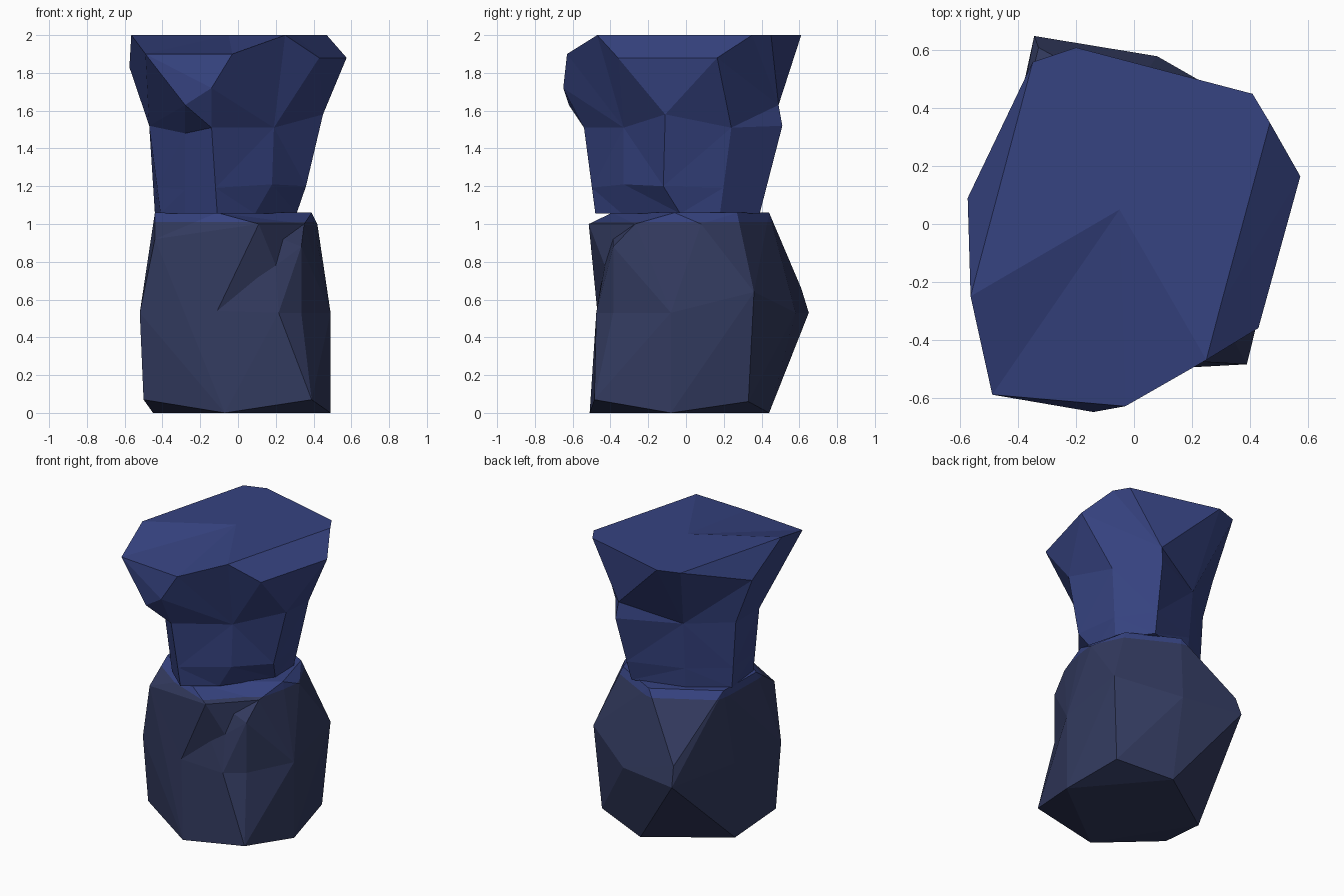
import bpy, bmesh
from mathutils import Vector

if "Cube" in bpy.data.objects:
    bpy.data.objects.remove(bpy.data.objects["Cube"])


def material(name, rgb):
    m = bpy.data.materials.new(name)
    m.diffuse_color = (*rgb, 1)
    m.use_nodes = True
    m.node_tree.nodes["Principled BSDF"].inputs["Base Color"].default_value = m.diffuse_color
    return m


SLATE = material("slate", (0.032, 0.042, 0.112))
BLUE = material("blue stone", (0.037, 0.056, 0.218))


def finish(bm, name, mats):
    me = bpy.data.meshes.new(name)
    bm.to_mesh(me)
    bm.free()
    for m in mats:
        me.materials.append(m)
    ob = bpy.data.objects.new(name, me)
    bpy.context.collection.objects.link(ob)
    return ob


def boulder(name, points, rim=1.01):
    """Faceted stone from corner points; blue above the rim height."""
    bm = bmesh.new()
    for p in points:
        bm.verts.new(p)
    bmesh.ops.convex_hull(bm, input=bm.verts[:])
    loose = [v for v in bm.verts if not v.link_faces]
    bmesh.ops.delete(bm, geom=loose, context='VERTS')
    bmesh.ops.bisect_plane(bm, geom=bm.verts[:] + bm.edges[:] + bm.faces[:],
                           plane_co=(0, 0, rim), plane_no=(0, 0, 1))
    bmesh.ops.recalc_face_normals(bm, faces=bm.faces[:])
    for f in bm.faces:
        f.material_index = int(f.calc_center_median().z > rim)
    return finish(bm, name, [SLATE, BLUE])


# Lower boulder: foot, belly, shoulder and rim corners
foot = [(-.07, -.51, 0), (.49, -.08, 0), (.42, .33, .06),
        (.045, .44, 0), (-.45, .1, 0), (-.5, -.28, .07)]
belly = [(-.11, -.47, .54), (.215, -.475, .53), (.335, -.385, .53), (.49, -.08, .53),
         (.465, .36, .64), (.08, .58, .53), (-.345, .65, .53), (-.33, .61, .66),
         (-.46, .12, .53), (-.52, -.31, .53)]
shoulder = [(-.44, -.35, .92), (.2, -.43, .78), (.335, -.385, .88),
            (.35, -.27, 1.0), (.42, .08, 1.0)]
rim = [(-.11, -.39, 1.06), (.39, -.06, 1.06), (.3, .27, 1.06), (-.02, .44, 1.06),
       (-.43, .2, 1.06), (-.44, -.15, 1.06)]
boulder("lower_boulder", foot + belly + shoulder + rim)

# Ledge and toe jutting from the front of the lower boulder
boulder("front_ledge", [(.11, -.515, 1.0), rim[0], shoulder[0], belly[0],
                        shoulder[1], shoulder[3]])
boulder("front_toe", [(.39, -.485, .07), foot[0], foot[1]] + belly[:4])

# Upper boulder: irregular rings, counter-clockwise from the front
base = [(-.11, -.48, 1.055), (.09, -.34, 1.055), (.31, -.03, 1.055), (.305, .18, 1.055),
        (.15, .39, 1.055), (-.2, .29, 1.055), (-.44, .12, 1.055), (-.41, -.16, 1.055),
        (-.28, -.33, 1.055)]
waist = [(-.14, -.54, 1.51), (.19, -.33, 1.51), (.45, -.11, 1.58), (.38, .24, 1.51),
         (.19, .51, 1.52), (-.21, .33, 1.52), (-.47, .12, 1.52), (-.47, -.14, 1.52),
         (-.28, -.41, 1.48)]
flare = [(-.14, -.65, 1.72), waist[1], (.43, -.36, 1.88), (.575, .165, 1.88),
         (.18, .49, 1.63), waist[5], (-.575, .09, 1.83), waist[7],
         (-.28, -.62, 1.63)]
crown = [(-.03, -.63, 1.9), (.25, -.47, 2), (.3, -.28, 2), (.47, .35, 2),
         (.41, .45, 2), (-.2, .61, 2), (-.35, .56, 2), (-.565, -.25, 2),
         (-.49, -.59, 1.9)]
neck = [Vector(b).lerp(Vector(w), 0.3) for b, w in zip(base, waist)]
neck[1], neck[2] = (.18, -.33, 1.21), (.36, -.12, 1.2)   # undercut corner

bm = bmesh.new()
rings = [[bm.verts.new(p) for p in r] for r in (base, neck, waist, flare, crown)]
n = len(base)
for lo, hi in zip(rings, rings[1:]):
    for i in range(n):
        j = (i + 1) % n
        bm.faces.new((lo[i], lo[j], hi[j], hi[i]))
bm.faces.new(rings[0][::-1])
peak = bm.verts.new((-.05, .05, 2))
for i in range(n):
    bm.faces.new((rings[-1][i], rings[-1][(i + 1) % n], peak))
# Merge corners where the flare starts straight from the waist
bmesh.ops.remove_doubles(bm, verts=bm.verts[:], dist=1e-4)
bmesh.ops.triangulate(bm, faces=bm.faces[:])
bmesh.ops.recalc_face_normals(bm, faces=bm.faces[:])
finish(bm, "upper_boulder", [BLUE])
